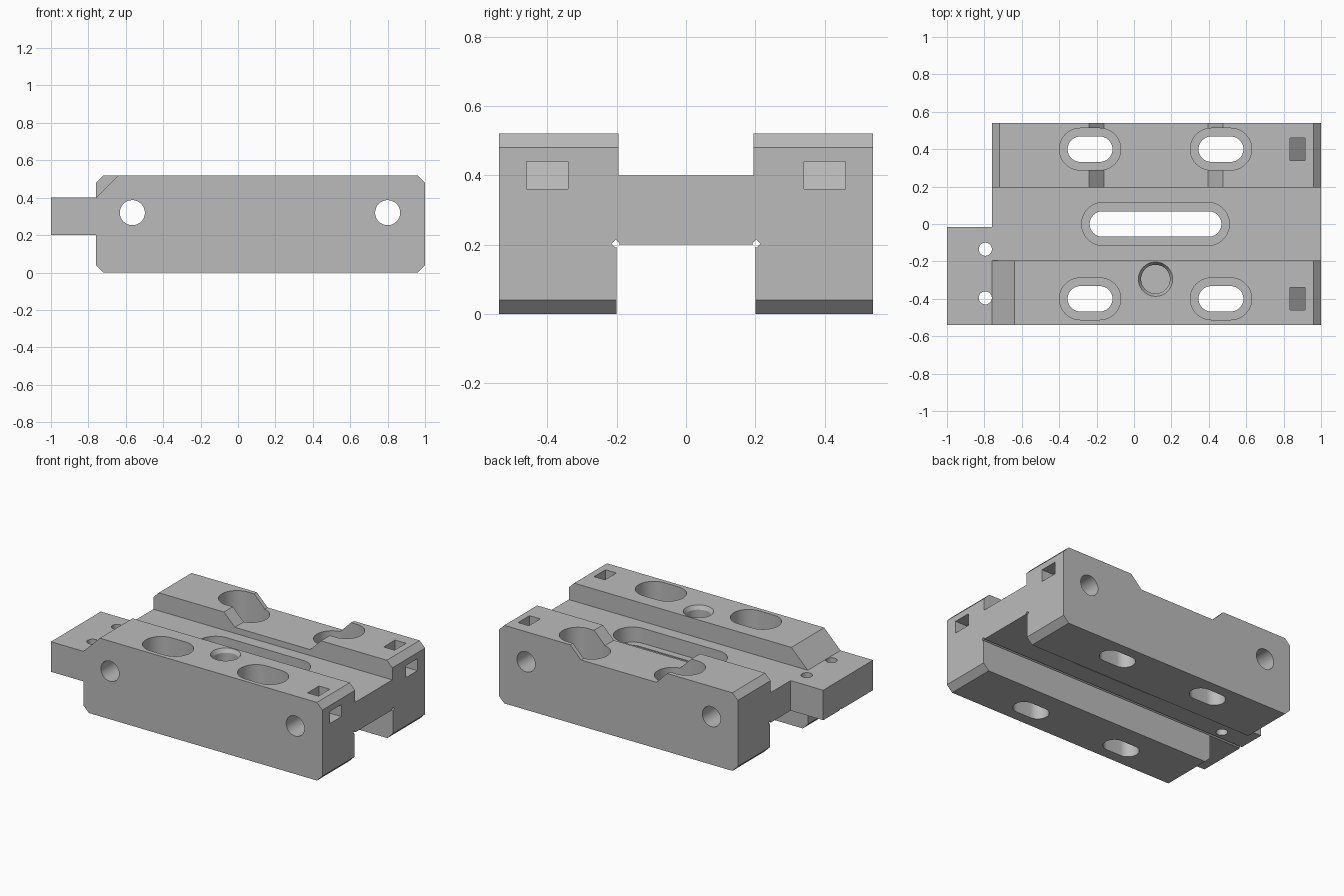
import bpy, bmesh
from math import pi, cos, sin
from mathutils import Vector

cube = bpy.data.objects.get("Cube")
if cube:
    bpy.data.objects.remove(cube, do_unlink=True)

steel = bpy.data.materials.new("plain grey")
steel.use_nodes = True
grey = (0.5, 0.5, 0.5, 1)
steel.diffuse_color = grey
steel.node_tree.nodes["Principled BSDF"].inputs["Base Color"].default_value = grey

# Each axis maps a 2D profile point and a depth to 3D
MAPS = {
    "x": lambda u, v, d: (d, u, v),
    "y": lambda u, v, d: (u, d, v),
    "z": lambda u, v, d: (u, v, d),
}


def prism(name, points, axis, start, end):
    """Extrude a closed profile along an axis."""
    bm = bmesh.new()
    face = bm.faces.new([bm.verts.new(MAPS[axis](u, v, start)) for u, v in points])
    ext = bmesh.ops.extrude_face_region(bm, geom=[face])["geom"]
    shift = Vector(MAPS[axis](0, 0, end - start))
    bmesh.ops.translate(bm, vec=shift, verts=[g for g in ext if isinstance(g, bmesh.types.BMVert)])
    bmesh.ops.recalc_face_normals(bm, faces=bm.faces)
    mesh = bpy.data.meshes.new(name)
    bm.to_mesh(mesh)
    bm.free()
    mesh.materials.append(steel)
    obj = bpy.data.objects.new(name, mesh)
    bpy.context.collection.objects.link(obj)
    return obj


def rect(u0, u1, v0, v1):
    return [(u0, v0), (u1, v0), (u1, v1), (u0, v1)]


def stadium(u, v, radius, half=0.0, steps=24):
    """Rounded slot outline; a plain circle when half is zero."""
    pts = []
    for side in (1, -1):
        for i in range(steps + (1 if half else 0)):
            a = -pi / 2 + pi * i / steps
            pts.append((u + side * (half + radius * cos(a)), v + side * radius * sin(a)))
    return pts


# Solid blank with chamfered right end
body = prism("mounting_block",
             [(-1, 0), (0.96, 0), (1, 0.04), (1, 0.48), (0.96, 0.52), (-1, 0.52)],
             "y", -0.54, 0.54)


def cut(points, axis, start, end, top_scale=None):
    """Subtract a prism from the block."""
    cutter = prism("cutter", points, axis, start, end)
    cutter.hide_render = True
    if top_scale:
        centre = sum((v.co for v in cutter.data.vertices), Vector()) / len(cutter.data.vertices)
        for v in cutter.data.vertices:
            if v.co.z > centre.z:
                v.co.xy = centre.xy + (v.co.xy - centre.xy) * top_scale
    mod = body.modifiers.new("cut", "BOOLEAN")
    mod.operation = "DIFFERENCE"
    mod.solver = "EXACT"
    mod.object = cutter
    bpy.context.view_layer.objects.active = body
    bpy.ops.object.modifier_apply(modifier=mod.name)
    bpy.data.objects.remove(cutter, do_unlink=True)


# Top and bottom lengthwise channels
cut(rect(-0.195, 0.195, 0.4, 0.7), "x", -1.2, 1.2)
cut(rect(-0.2, 0.2, -0.1, 0.2), "x", -1.2, 1.2)
# Small relief grooves in the lower channel corners
for y in (-0.203, 0.203):
    cut([(y - 0.012, 0.203), (y, 0.191), (y + 0.012, 0.203), (y, 0.215)], "x", -1.2, 1.2)

# Left end: space under the tab, beside the tab and above the tab
cut([(-1.1, -0.1), (-0.62, -0.1), (-0.76, 0.04), (-0.76, 0.2), (-1.1, 0.2)], "y", -0.7, 0.7)
cut([(-1.1, 0.1), (-0.76, 0.1), (-0.76, 0.48), (-0.62, 0.62), (-1.1, 0.62)], "y", -0.015, 0.7)
cut([(-1.1, 0.4), (-0.76, 0.4), (-0.54, 0.62), (-1.1, 0.62)], "y", -0.7, 0)

# Sloped notch across the rear rail
cut([(-0.16, 0.44), (0.395, 0.44), (0.575, 0.62), (-0.34, 0.62)], "y", 0.1, 0.7)

# Stepped slots through both rails
for y in (-0.4, 0.4):
    for x in (-0.235, 0.465):
        cut(stadium(x, y, 0.112, 0.052), "z", 0.2, 0.7)
        cut(stadium(x, y, 0.068, 0.052), "z", -0.1, 0.3)

# Stepped slot through the middle web
cut(stadium(0.115, 0, 0.115, 0.28), "z", 0.3, 0.6)
cut(stadium(0.115, 0, 0.068, 0.284), "z", 0.1, 0.35)

# Blind round socket with a flared mouth
cut(stadium(0.115, -0.295, 0.077), "z", 0.44, 0.6)
cut(stadium(0.115, -0.295, 0.077), "z", 0.495, 0.52 + 0.005, 1.23)

# Pin holes in the tab
for y in (-0.135, -0.395):
    cut(stadium(-0.795, y, 0.035), "z", 0.1, 0.5)

# Long cross holes from front to rear
for x in (-0.565, 0.8):
    cut(stadium(x, 0.32, 0.067), "y", -0.7, 0.7)

# Elbow passages from the top to the right end
elbow = [(0.835, 0.6), (0.835, 0.44), (0.915, 0.36), (1.1, 0.36),
         (1.1, 0.44), (0.915, 0.44), (0.915, 0.6)]
for y in (-0.4, 0.4):
    cut(elbow, "y", y - 0.06, y + 0.06)

# Smooth the bores, keep machined edges sharp
body.select_set(True)
bpy.context.view_layer.objects.active = body
bpy.ops.object.shade_smooth_by_angle(angle=0.5)
